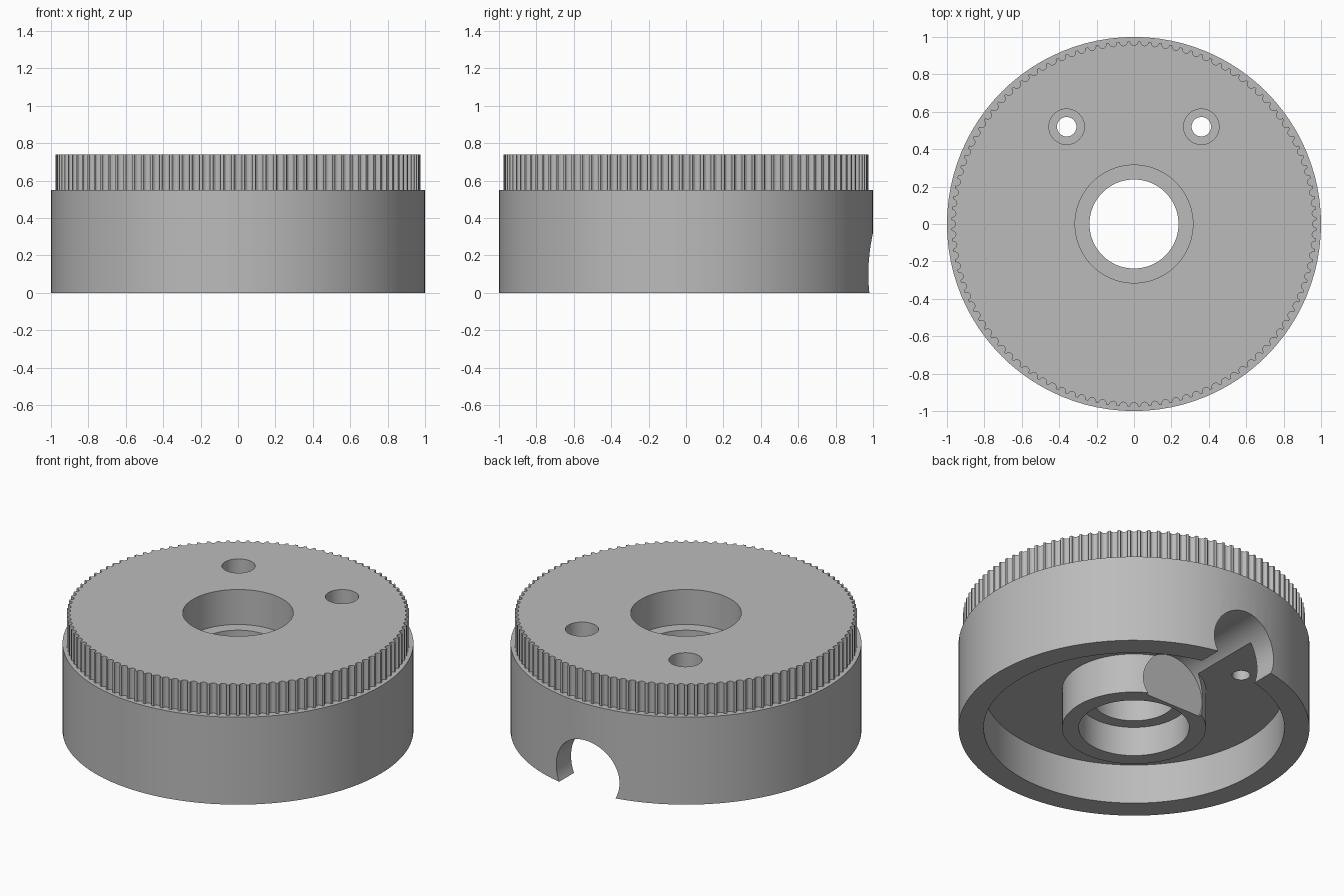
import bpy, bmesh, math
from mathutils import Matrix

if "Cube" in bpy.data.objects:
    bpy.data.objects.remove(bpy.data.objects["Cube"], do_unlink=True)

HEIGHT, STEP, CEILING = 0.74, 0.55, 0.25
TEETH, TOOTH_R = 108, 0.976
SEGMENTS = 96

grey = bpy.data.materials.new("plain grey")
grey.use_nodes = True
grey.diffuse_color = (0.5, 0.5, 0.5, 1)
grey.node_tree.nodes["Principled BSDF"].inputs["Base Color"].default_value = (0.5, 0.5, 0.5, 1)


def circle(radius, n=SEGMENTS):
    return [(radius * math.cos(math.tau * i / n), radius * math.sin(math.tau * i / n))
            for i in range(n)]


def prism(name, outline, z0, z1, at=(0, 0), hole=None):
    """Extrude an outline upward; an optional equal-length inner outline makes a ring."""
    bm = bmesh.new()
    loops = []
    for pts in [outline] + ([hole] if hole else []):
        loops.append([[bm.verts.new((x + at[0], y + at[1], z)) for x, y in pts]
                      for z in (z0, z1)])
    n = len(outline)
    for low, high in loops:
        for i in range(n):
            j = (i + 1) % n
            bm.faces.new((low[i], low[j], high[j], high[i]))
    for level in (0, 1):
        if hole:
            a, b = loops[0][level], loops[1][level]
            for i in range(n):
                j = (i + 1) % n
                bm.faces.new((a[i], a[j], b[j], b[i]))
        else:
            bm.faces.new(loops[0][level])
    bmesh.ops.recalc_face_normals(bm, faces=bm.faces)
    mesh = bpy.data.meshes.new(name)
    bm.to_mesh(mesh)
    bm.free()
    mesh.materials.append(grey)
    obj = bpy.data.objects.new(name, mesh)
    bpy.context.collection.objects.link(obj)
    return obj


def combine(target, other, operation):
    """Apply a boolean and discard the helper."""
    mod = target.modifiers.new(operation, 'BOOLEAN')
    mod.operation, mod.object, mod.solver = operation, other, 'EXACT'
    bpy.context.view_layer.objects.active = target
    bpy.ops.object.modifier_apply(modifier=mod.name)
    bpy.data.objects.remove(other, do_unlink=True)


# Toothed rim outline: narrow lands between rounded grooves
teeth = []
for t in range(TEETH):
    mid = math.tau * t / TEETH
    for k in range(9):
        a = math.pi * k / 8
        r = TOOTH_R - 0.022 * math.sin(a)
        ang = mid - 0.021 * math.cos(a) / TOOTH_R
        teeth.append((r * math.cos(ang), r * math.sin(ang)))

# Solid body and toothed upper disc
wheel = prism("toothed_wheel", circle(1), 0, STEP)
combine(wheel, prism("toothed_disc", teeth, 0.4, HEIGHT), 'UNION')

# Underside cavity, leaving the central hub
combine(wheel, prism("cavity", circle(0.857), -0.1, CEILING, hole=circle(0.41)), 'DIFFERENCE')

# Central hole with a seat bored from each side
for name, radius, low, high in (("centre_hole", 0.238, -0.1, 1),
                                ("lower_seat", 0.315, -0.1, 0.185),
                                ("upper_seat", 0.315, 0.52, 1)):
    combine(wheel, prism(name, circle(radius), low, high), 'DIFFERENCE')

# Pair of counterbored screw holes
for side in (-1, 1):
    for name, radius, low in (("screw_hole", 0.052, -0.1), ("screw_head", 0.095, 0.45)):
        combine(wheel, prism(name, circle(radius, 40), low, 1, at=(side * 0.36, 0.52)),
                'DIFFERENCE')

# Round channel through the back wall, running in to the hub
channel = prism("channel", circle(0.22, 64), 0.34, 1.2)
channel.data.transform(Matrix.Translation((0, 0, 0.1)) @ Matrix.Rotation(-math.pi / 2, 4, 'X'))
combine(wheel, channel, 'DIFFERENCE')

bpy.ops.object.select_all(action='DESELECT')
wheel.select_set(True)
bpy.context.view_layer.objects.active = wheel
bpy.ops.object.shade_smooth_by_angle(angle=math.radians(20))
